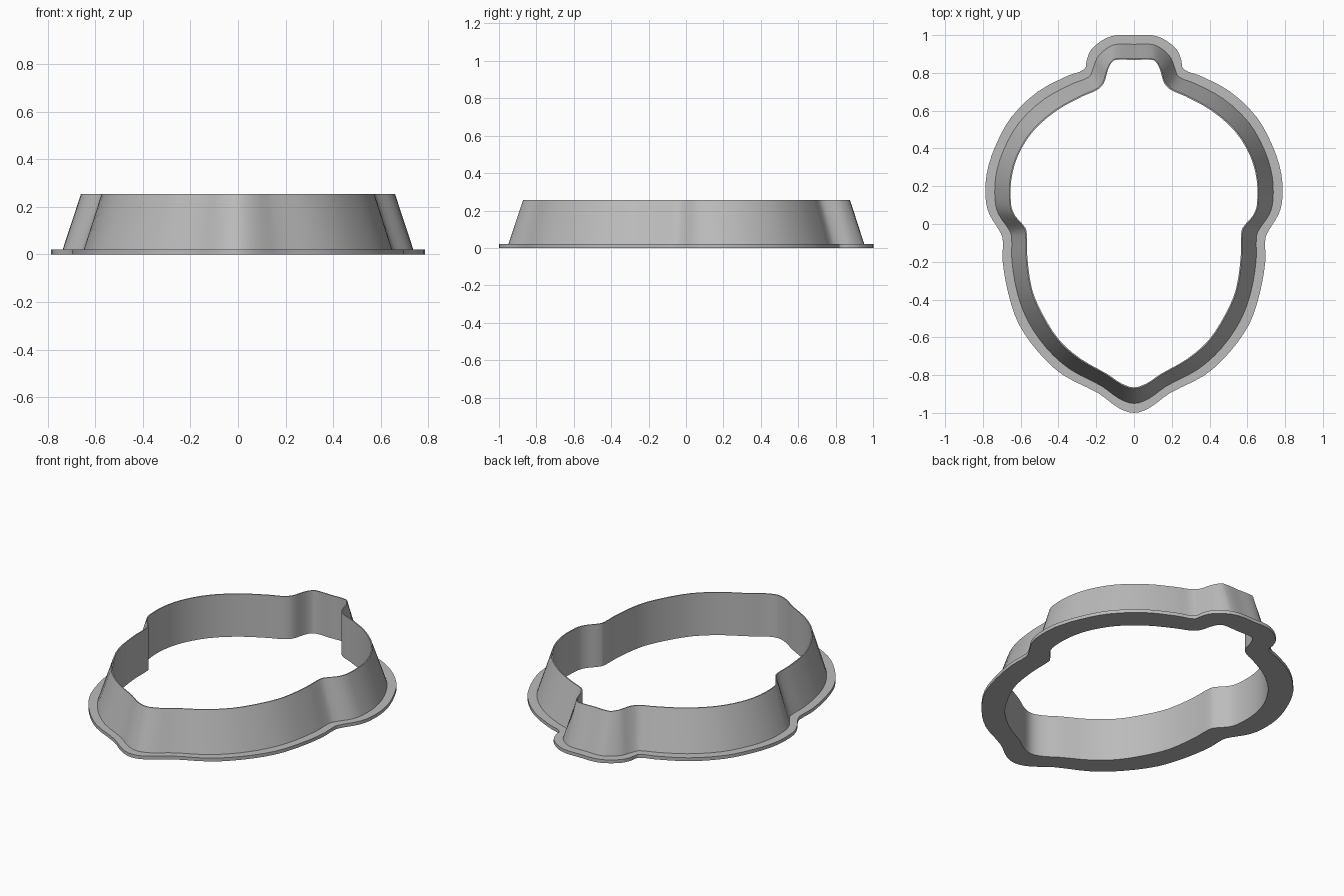
import bpy
import bmesh
from math import radians
from mathutils import Vector

default_cube = bpy.data.objects.get("Cube")
if default_cube:
    bpy.data.objects.remove(default_cube, do_unlink=True)

HEIGHT = 0.255
FLANGE = 0.02
STEPS = 3

# Matching right-hand half outlines, from the stem down to the tip
inner_half = [(0, .868), (.1, .868), (.125, .845), (.14, .81), (.16, .745),
              (.195, .71), (.27, .677), (.41, .6), (.535, .49), (.615, .36),
              (.65, .23), (.65, .1), (.63, .045), (.575, -.02), (.567, -.06),
              (.565, -.17), (.54, -.345), (.485, -.475), (.395, -.615),
              (.28, -.715), (.14, -.795), (.07, -.842), (0, -.865)]
outer_half = [(0, 1), (.09, 1), (.155, .98), (.225, .925), (.25, .87),
              (.262, .82), (.35, .785), (.51, .7), (.65, .565), (.735, .41),
              (.78, .265), (.785, .13), (.765, .05), (.71, -.04), (.695, -.08),
              (.695, -.2), (.665, -.37), (.61, -.53), (.505, -.68),
              (.375, -.8), (.19, -.895), (.08, -.975), (0, -1)]


def mirrored(half):
    """Close a half outline by mirroring it across the centre line."""
    right = [Vector(p) for p in half]
    left = [Vector((-p.x, p.y)) for p in reversed(right[1:-1])]
    return right + left


def smooth_loop(points):
    """Pass a gentle closed curve through all the points."""
    result = []
    count = len(points)
    for i, b in enumerate(points):
        a = points[i - 1]
        c = points[(i + 1) % count]
        d = points[(i + 2) % count]
        length = (c - b).length
        # Limit tangents by segment length so tight corners do not overshoot
        start = (c - a).normalized() * length
        end = (d - b).normalized() * length
        for s in range(STEPS):
            t = s / STEPS
            h = t * t * (3 - 2 * t)
            result.append(b.lerp(c, h) + start * (t * (1 - t) ** 2)
                          - end * (t * t * (1 - t)))
    return result


def material(name, value):
    mat = bpy.data.materials.new(name)
    colour = (value, value, value, 1)
    mat.diffuse_color = colour
    mat.use_nodes = True
    mat.node_tree.nodes["Principled BSDF"].inputs["Base Color"].default_value = colour
    return mat


def ring_solid(name, inner, outer, section, mat):
    """Sweep a closed (spread, height) section around the paired outlines."""
    bm = bmesh.new()
    loops = []
    for spread, z in section:
        loops.append([bm.verts.new((*p.lerp(q, spread), z))
                      for p, q in zip(inner, outer)])
    count = len(inner)
    for k, lower in enumerate(loops):
        upper = loops[(k + 1) % len(loops)]
        for i in range(count):
            j = (i + 1) % count
            bm.faces.new((lower[i], lower[j], upper[j], upper[i]))
    bmesh.ops.recalc_face_normals(bm, faces=bm.faces)
    mesh = bpy.data.meshes.new(name)
    bm.to_mesh(mesh)
    bm.free()
    mesh.materials.append(mat)
    obj = bpy.data.objects.new(name, mesh)
    bpy.context.collection.objects.link(obj)
    bpy.ops.object.select_all(action="DESELECT")
    obj.select_set(True)
    bpy.context.view_layer.objects.active = obj
    bpy.ops.object.shade_smooth_by_angle(angle=radians(30))
    return obj


# Acorn-shaped cutter: flat base flange, tapered outer wall, upright inner wall
inner = smooth_loop(mirrored(inner_half))
outer = smooth_loop(mirrored(outer_half))
cutter_section = [(0, 0), (1, 0), (1, FLANGE), (.63, FLANGE),
                  (.05, HEIGHT), (0, HEIGHT)]
ring_solid("acorn_cutter", inner, outer, cutter_section, material("light grey", .5))
